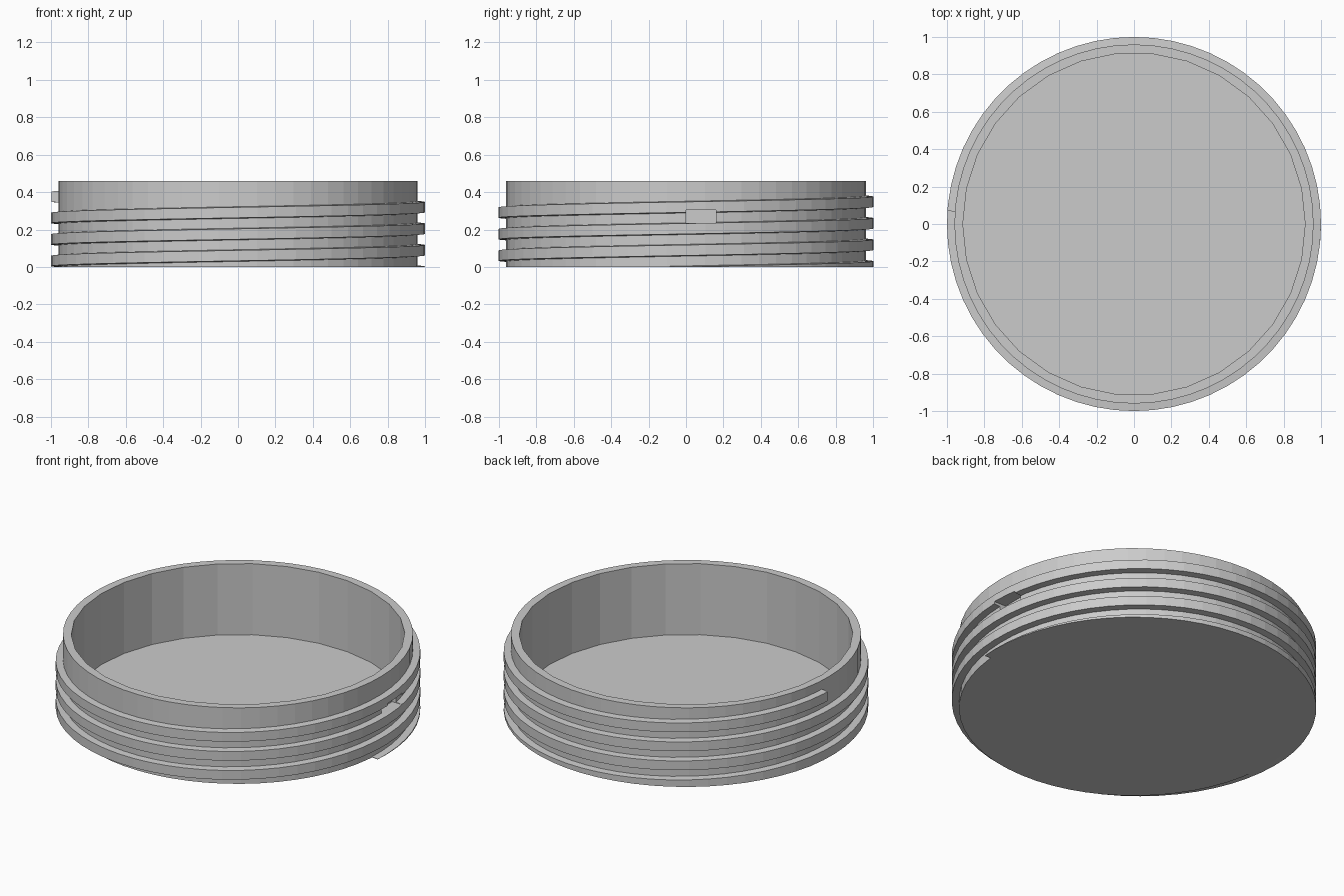
import bpy
import bmesh
from math import cos, sin, pi, radians

cube = bpy.data.objects.get("Cube")
if cube:
    bpy.data.objects.remove(cube, do_unlink=True)

HEIGHT, FLOOR = 0.46, 0.03
BODY_R, INNER_R, THREAD_R = 0.96, 0.915, 1.0
PITCH, CENTRE = 0.115, 0.0895   # thread rise per turn, thread centre at angle 0

grey = bpy.data.materials.new("plain grey")
grey.use_nodes = True
grey.diffuse_color = (0.6, 0.6, 0.6, 1)
grey.node_tree.nodes["Principled BSDF"].inputs["Base Color"].default_value = (0.6, 0.6, 0.6, 1)


def cylinder(name, radius, bottom, top, sides):
    bpy.ops.mesh.primitive_cylinder_add(vertices=sides, radius=radius, depth=top - bottom,
                                        location=(0, 0, (top + bottom) / 2),
                                        rotation=(0, 0, pi / 2))
    ob = bpy.context.object
    ob.name = name
    ob.data.materials.append(grey)
    return ob


def cut(target, cutter):
    mod = target.modifiers.new("cut", 'BOOLEAN')
    mod.operation = 'DIFFERENCE'
    mod.solver = 'EXACT'
    mod.object = cutter
    bpy.context.view_layer.objects.active = target
    bpy.ops.object.modifier_apply(modifier=mod.name)


def make_thread(start, end, step):
    """Sweep a slightly tapered section up a helix, trimmed to the cup height."""
    section = [(0.955, -0.032), (THREAD_R, -0.028), (THREAD_R, 0.028), (0.955, 0.032)]
    angles = [start] + [a for a in range(0, end, step)] + [end]
    bm = bmesh.new()
    rings = []
    for deg in angles:
        a = radians(deg)
        mid = CENTRE + PITCH * (deg / 360 - 1)
        rings.append([bm.verts.new((r * cos(a), r * sin(a), min(max(mid + dz, 0), HEIGHT)))
                      for r, dz in section])
    for low, high in zip(rings, rings[1:]):
        for i in range(4):
            j = (i + 1) % 4
            bm.faces.new((low[i], high[i], high[j], low[j]))
    bm.faces.new(rings[0])
    bm.faces.new(rings[-1])
    bmesh.ops.recalc_face_normals(bm, faces=bm.faces)
    mesh = bpy.data.meshes.new("screw_thread")
    bm.to_mesh(mesh)
    bm.free()
    mesh.materials.append(grey)
    ob = bpy.data.objects.new("screw_thread", mesh)
    bpy.context.collection.objects.link(ob)
    return ob


# Hollow cup
cup = cylinder("cup_body", BODY_R, 0, HEIGHT, 60)
cavity = cylinder("cavity_cutter", INNER_R, FLOOR, HEIGHT + 0.2, 30)
cut(cup, cavity)

# Helical thread around the outside
thread = make_thread(-5, 4 * 360 - 184, 6)

# Small square pocket in the side wall
bpy.ops.mesh.primitive_cube_add(size=1, location=(1.01, 0.08, 0.27))
pocket = bpy.context.object
pocket.name = "pocket_cutter"
pocket.scale = (0.18, 0.16, 0.07)
pocket.data.materials.append(grey)
bpy.context.view_layer.update()
for part in (cup, thread):
    cut(part, pocket)

for helper in (cavity, pocket):
    bpy.data.objects.remove(helper, do_unlink=True)
